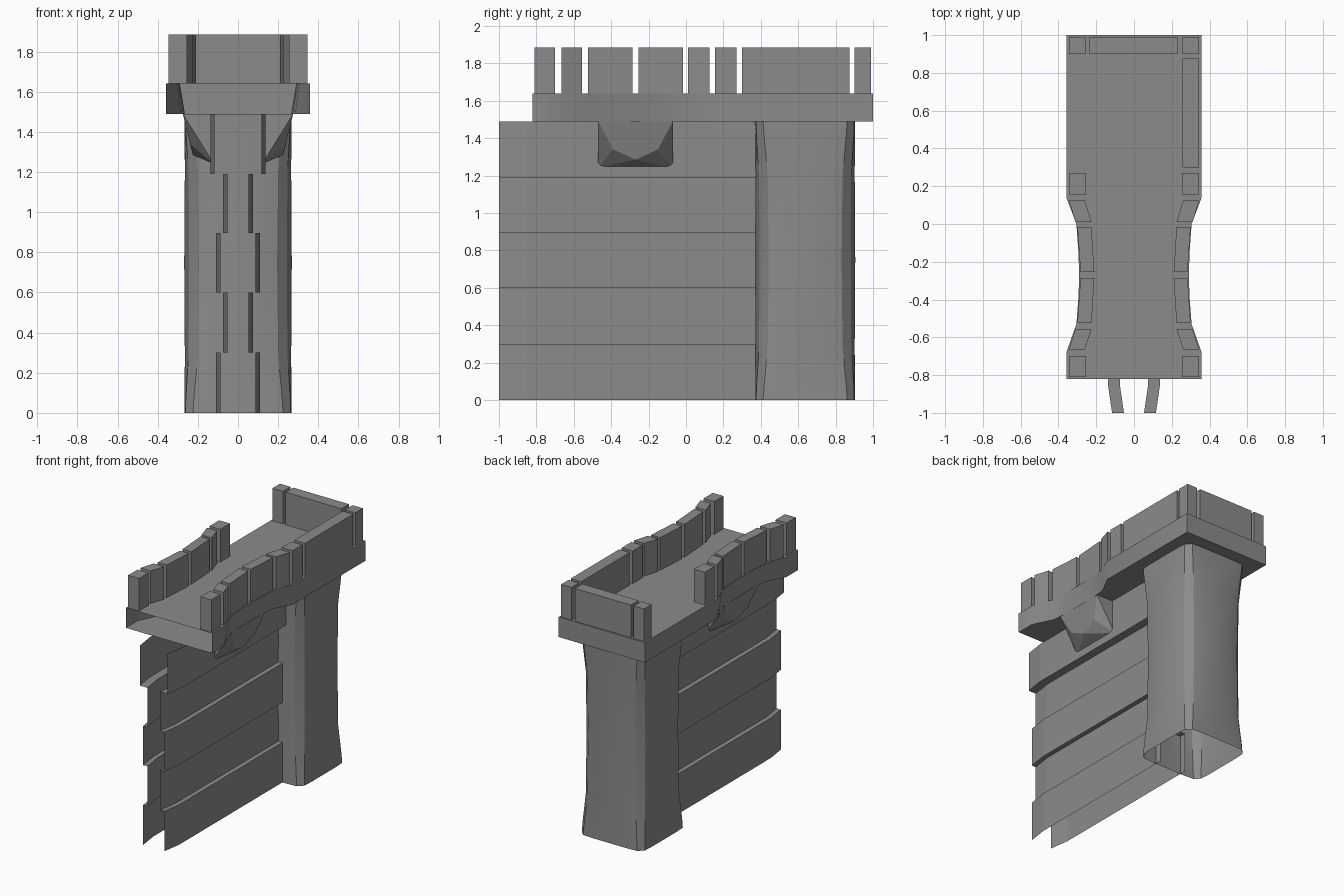
import bpy, bmesh, math

cube = bpy.data.objects.get("Cube")
if cube:
    bpy.data.objects.remove(cube, do_unlink=True)

GREY = 0.26
stone = bpy.data.materials.new("stone_grey")
stone.use_nodes = True
stone.diffuse_color = (GREY, GREY, GREY, 1)
stone.node_tree.nodes["Principled BSDF"].inputs["Base Color"].default_value = (GREY, GREY, GREY, 1)


def finish(name, bm, smooth=False, recalc=True):
    if recalc:
        bmesh.ops.recalc_face_normals(bm, faces=bm.faces)
    mesh = bpy.data.meshes.new(name)
    bm.to_mesh(mesh)
    bm.free()
    mesh.materials.append(stone)
    obj = bpy.data.objects.new(name, mesh)
    bpy.context.collection.objects.link(obj)
    if smooth:
        bpy.ops.object.select_all(action='DESELECT')
        bpy.context.view_layer.objects.active = obj
        obj.select_set(True)
        bpy.ops.object.shade_smooth_by_angle(angle=math.radians(25))
    return obj


def loft(bm, rings, closed=True):
    """Join successive rings of points with quads."""
    rows = [[bm.verts.new(p) for p in ring] for ring in rings]
    count = len(rows[0])
    for low, high in zip(rows, rows[1:]):
        for i in range(count if closed else count - 1):
            j = (i + 1) % count
            bm.faces.new((low[i], low[j], high[j], high[i]))
    return rows


def side_name(side):
    return "left" if side > 0 else "right"


# Tower: nearly square at both ends, rounded in the middle, open below
TOWER_Y = 0.637


def tower_ring(z, half, flat, near, far):
    quarter = [(half, flat), (far, near), (near, far), (flat, half)]
    ring = []
    for k in range(4):
        for x, y in quarter:
            for _ in range(k):
                x, y = -y, x
            ring.append((x, y + TOWER_Y, z))
    return ring


bm = bmesh.new()
loft(bm, [
    tower_ring(0, 0.267, 0.15, 0.225, 0.262),
    tower_ring(0.07, 0.266, 0.145, 0.22, 0.26),
    tower_ring(0.29, 0.265, 0.125, 0.2, 0.246),
    tower_ring(0.75, 0.268, 0.1, 0.195, 0.244),
    tower_ring(1.2, 0.265, 0.125, 0.2, 0.246),
    tower_ring(1.42, 0.266, 0.145, 0.22, 0.26),
    tower_ring(1.49, 0.267, 0.15, 0.225, 0.262),
])
finish("tower", bm, smooth=True)

# Plank walls: thin stepped sheets that bend inward at the front end
PLANKS = [0.11, 0.075, 0.11, 0.075, 0.138]
LEVELS = [0, 0.3, 0.6, 0.895, 1.19, 1.49]
for side in (1, -1):
    profile = []
    for x, low, high in zip(PLANKS, LEVELS, LEVELS[1:]):
        profile += [(x, low), (x, high)]
    bm = bmesh.new()
    loft(bm, [[(side * (x - inset), y, z) for x, z in profile]
              for y, inset in ((-1, 0.022), (-0.85, 0), (0.42, 0))], closed=False)
    if side < 0:
        bmesh.ops.reverse_faces(bm, faces=bm.faces)
    finish(side_name(side) + "_plank_wall", bm, recalc=False)

# Platform: waisted slab, open at the front end
OUTLINE = [(-0.82, 0.358, 0.358), (-0.68, 0.358, 0.358), (-0.53, 0.305, 0.285),
           (-0.4, 0.295, 0.272), (-0.27, 0.29, 0.265), (-0.14, 0.295, 0.272),
           (0, 0.305, 0.285), (0.14, 0.358, 0.358), (1, 0.358, 0.358)]
Z_LOW, Z_DECK, Z_TOP = 1.49, 1.64, 1.885
bm = bmesh.new()
rows = loft(bm, [[(-low, y, Z_LOW), (low, y, Z_LOW), (top, y, Z_DECK), (-top, y, Z_DECK)]
                 for y, top, low in OUTLINE])
bm.faces.new(rows[-1])
finish("platform", bm, smooth=True)


# Battlements: blocks running from one y to the next
def block(name, y0, inner0, outer0, y1, inner1, outer1, side=1):
    bm = bmesh.new()
    rows = loft(bm, [[(side * x, y, z) for x, y in
                      ((inner0, y0), (outer0, y0), (outer1, y1), (inner1, y1))]
                     for z in (Z_DECK, Z_TOP)])
    for row in rows:
        bm.faces.new(row)
    finish(name, bm)


MERLONS = [
    (-0.81, 0.255, 0.345, -0.7, 0.255, 0.345),
    (-0.665, 0.26, 0.345, -0.555, 0.225, 0.31),
    (-0.525, 0.225, 0.3, -0.285, 0.21, 0.283),
    (-0.255, 0.21, 0.283, -0.015, 0.225, 0.3),
    (0.01, 0.225, 0.31, 0.125, 0.26, 0.345),
    (0.155, 0.255, 0.345, 0.27, 0.255, 0.345),
    (0.9, 0.258, 0.345, 0.99, 0.258, 0.345),
]
for side in (1, -1):
    for n, merlon in enumerate(MERLONS):
        block(f"{side_name(side)}_merlon_{n + 1}", *merlon, side=side)
block("left_long_parapet", 0.3, 0.258, 0.345, 0.875, 0.258, 0.345)
block("back_parapet", 0.9, -0.235, 0.23, 0.99, -0.235, 0.23)

# Brackets: faceted supports under the waist of the platform
MID_Y = -0.27
for side in (1, -1):
    bm = bmesh.new()
    points = [(0.225, 0, 1.285)]
    for d in (-1, 1):
        points += [(0.12, d * 0.2, 1.24), (0.12, d * 0.2, Z_LOW),
                   (0.275, d * 0.2, Z_LOW), (0.238, d * 0.12, 1.34)]
    for x, y, z in points:
        bm.verts.new((side * x, y + MID_Y, z))
    bmesh.ops.convex_hull(bm, input=bm.verts)
    finish(side_name(side) + "_bracket", bm)
